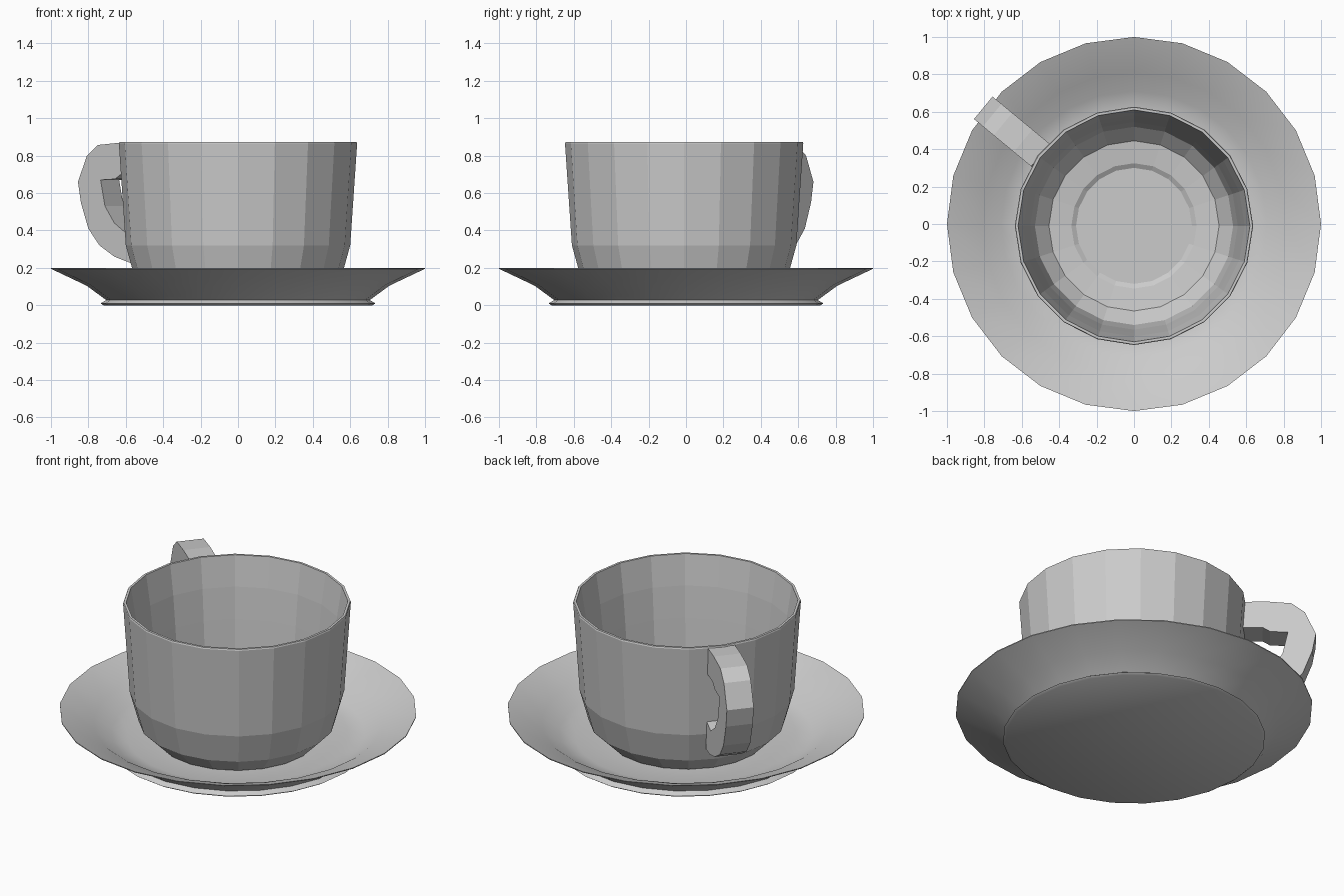
import bpy, bmesh, math
from mathutils import Matrix

if "Cube" in bpy.data.objects:
    bpy.data.objects.remove(bpy.data.objects["Cube"])


def new_object(name, bm):
    bmesh.ops.recalc_face_normals(bm, faces=bm.faces)
    mesh = bpy.data.meshes.new(name)
    bm.to_mesh(mesh)
    bm.free()
    obj = bpy.data.objects.new(name, mesh)
    bpy.context.collection.objects.link(obj)
    return obj


def lathe(name, profile, sides, location=(0, 0, 0)):
    """Revolve (radius, z) points into a closed shape, capping both ends."""
    bm = bmesh.new()
    rings = []
    for r, z in profile:
        rings.append([bm.verts.new((r * math.cos(math.tau * i / sides),
                                    r * math.sin(math.tau * i / sides), z))
                      for i in range(sides)])
    for a, b in zip(rings, rings[1:]):
        for i in range(sides):
            j = (i + 1) % sides
            bm.faces.new((a[i], a[j], b[j], b[i]))
    bm.faces.new(rings[0])
    bm.faces.new(rings[-1])
    obj = new_object(name, bm)
    obj.location = location
    return obj


def smooth(obj, degrees):
    bpy.ops.object.select_all(action='DESELECT')
    obj.select_set(True)
    bpy.context.view_layer.objects.active = obj
    bpy.ops.object.shade_smooth_by_angle(angle=math.radians(degrees))


# Saucer: foot ring, flared underside, thin rim, shallow well
saucer = lathe("saucer", [
    (0.72, 0.0), (0.735, 0.01), (0.705, 0.028), (0.81, 0.105), (1.0, 0.195),
    (1.0, 0.2), (0.81, 0.125), (0.71, 0.06), (0.62, 0.04), (0.44, 0.035)], 24)
smooth(saucer, 35)

# Cup: outer wall up to the rim, then inner bowl down to the stepped floor
cup = lathe("cup", [
    (0.45, 0.04), (0.55, 0.14), (0.60, 0.32), (0.637, 0.865), (0.634, 0.873),
    (0.62, 0.873), (0.592, 0.69), (0.572, 0.5), (0.555, 0.32), (0.53, 0.18),
    (0.455, 0.10), (0.335, 0.085), (0.31, 0.07)], 20, (0, -0.01, 0))

# Handle: C-shaped side outline (distance outward, z), extruded to a flat strap
outline = [
    (0.62, 0.865), (0.74, 0.868), (0.88, 0.857), (0.955, 0.80), (1.017, 0.66),
    (0.997, 0.55), (0.945, 0.41), (0.868, 0.32), (0.764, 0.26), (0.65, 0.225),
    (0.575, 0.225), (0.595, 0.40), (0.675, 0.38), (0.765, 0.44), (0.83, 0.53),
    (0.86, 0.67), (0.76, 0.675), (0.72, 0.70), (0.61, 0.70)]
half_width, offset = 0.078, 0.035
bm = bmesh.new()
face = bm.faces.new([bm.verts.new((u, offset - half_width, z)) for u, z in outline])
ext = bmesh.ops.extrude_face_region(bm, geom=[face])
bmesh.ops.translate(bm, vec=(0, 2 * half_width, 0),
                    verts=[g for g in ext["geom"] if isinstance(g, bmesh.types.BMVert)])
bmesh.ops.transform(bm, matrix=Matrix.Rotation(math.radians(140.4), 4, 'Z'),
                    verts=bm.verts)
bmesh.ops.triangulate(bm, faces=[f for f in bm.faces if len(f.verts) > 4])
new_object("handle", bm)
